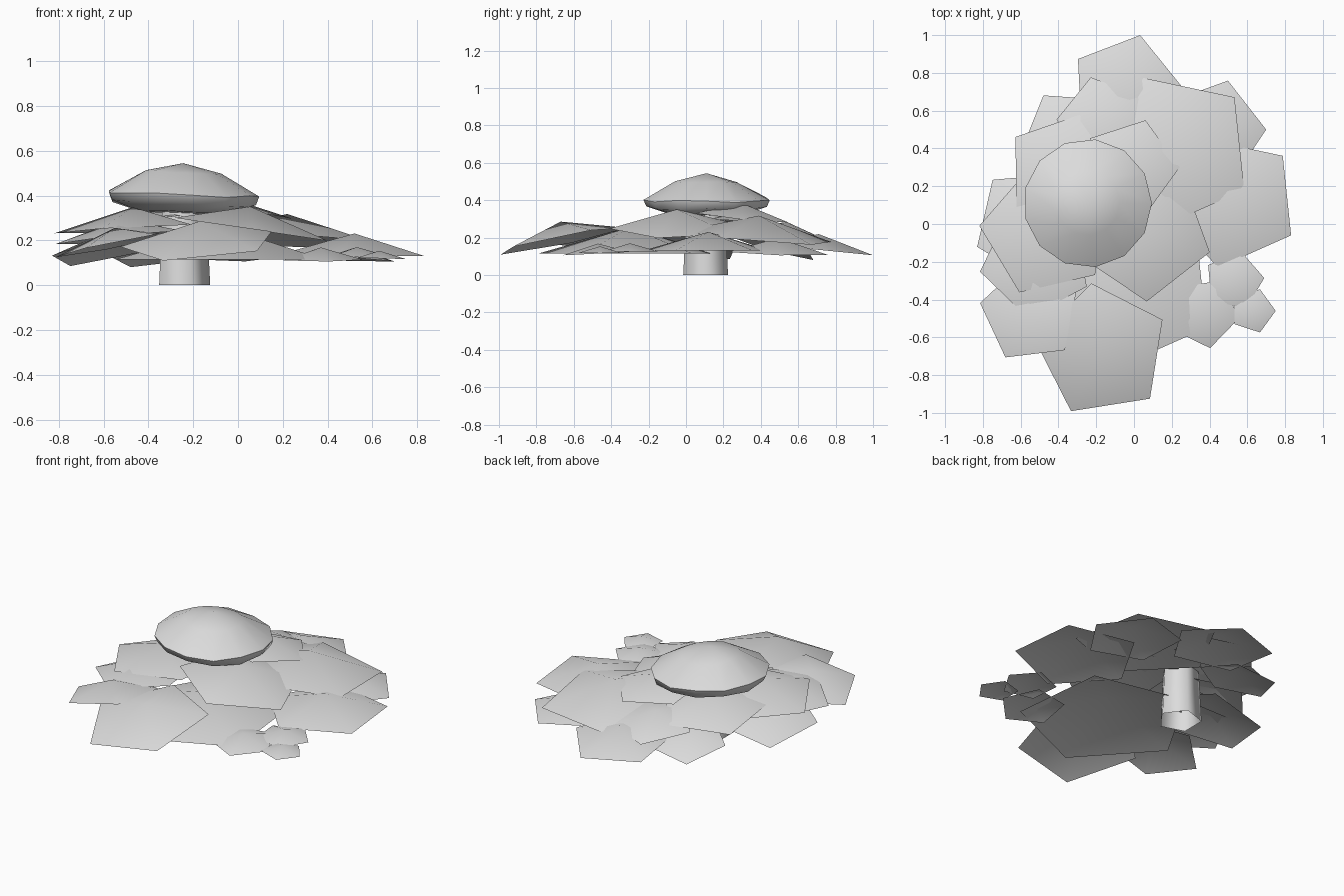
import bpy, bmesh, random
from math import sin, cos, tau, radians

cube = bpy.data.objects.get("Cube")
if cube:
    bpy.data.objects.remove(cube, do_unlink=True)

grey = bpy.data.materials.new("light_grey")
grey.use_nodes = True
colour = (0.72, 0.72, 0.72, 1)
grey.diffuse_color = colour
grey.node_tree.nodes["Principled BSDF"].inputs["Base Color"].default_value = colour


def finish(name, bm, crease):
    """Turn a bmesh into a smooth-shaded grey object."""
    mesh = bpy.data.meshes.new(name)
    bm.to_mesh(mesh)
    bm.free()
    mesh.materials.append(grey)
    obj = bpy.data.objects.new(name, mesh)
    bpy.context.collection.objects.link(obj)
    bpy.ops.object.select_all(action="DESELECT")
    obj.select_set(True)
    bpy.context.view_layer.objects.active = obj
    bpy.ops.object.shade_smooth_by_angle(angle=radians(crease))


def lathe(name, centre, profile, sides, jitter=0, tilt=0, crease=45):
    """Stack rings of (radius, height); a zero radius makes a pole."""
    random.seed(name)
    cx, cy = centre
    bm = bmesh.new()
    rings = []
    for radius, height in profile:
        ring = []
        for i in range(sides if radius else 1):
            a = tau * i / sides
            x = radius * cos(a)
            z = height + tilt * x + random.uniform(-jitter, jitter)
            ring.append(bm.verts.new((cx + x, cy + radius * sin(a), z)))
        rings.append(ring)
    for low, high in zip(rings, rings[1:]):
        for i in range(sides):
            j = (i + 1) % sides
            corners = [low[i % len(low)], low[j % len(low)],
                       high[j % len(high)], high[i % len(high)]]
            bm.faces.new(list(dict.fromkeys(corners)))
    finish(name, bm, crease)


def leaf(name, cx, cy, radius, angle, height, slope_x, slope_y):
    """Five-sided sheet: a tilted rim rising to a peak in the middle."""
    bm = bmesh.new()
    middle = bm.verts.new((cx, cy, height + 0.28 * radius))
    rim = []
    for i in range(5):
        a = radians(angle) + tau * i / 5
        x, y = radius * cos(a), radius * sin(a)
        rim.append(bm.verts.new((cx + x, cy + y, height + slope_x * x + slope_y * y)))
    for i in range(5):
        bm.faces.new((middle, rim[i], rim[(i + 1) % 5]))
    finish(name, bm, 60)


# Stem, open at the foot, and cap
lathe("stem", (-0.25, 0.105), [(0.126, 0), (0.108, 0.35)], 5, crease=80)
lathe("cap", (-0.245, 0.11),
      [(0, 0.32), (0.2, 0.327), (0.325, 0.365), (0.34, 0.405), (0.17, 0.5), (0, 0.545)],
      13, jitter=0.007, tilt=-0.04, crease=60)

# Leaves: centre x, y, radius, corner angle, rim height, slopes
leaves = [
    ("large_low_leaf", -.05, -.3, .5, 258, .115, 0, 0),
    ("front_leaf", -.17, -.67, .36, 243, .185, .07, .2),
    ("front_right_leaf", -.55, -.47, .27, 169, .18, .2, -.05),
    ("right_upper_leaf", -.47, -.04, .35, 175, .25, .05, -.03),
    ("right_middle_leaf", -.52, -.2, .3, 190, .21, .1, -.05),
    ("right_lower_leaf", -.545, 0, .31, 131, .17, .21, -.18),
    ("back_right_upper_leaf", -.37, .28, .315, 73, .265, .08, -.12),
    ("back_right_lower_leaf", -.36, .49, .225, 122, .14, .1, -.25),
    ("back_middle_leaf", -.165, .54, .245, 105, .215, 0, -.17),
    ("back_tip_leaf", -.045, .71, .3, 75, .135, 0, -.1),
    ("crown_leaf", -.02, .3, .262, 72, .31, -.05, -.1),
    ("back_left_upper_leaf", .22, .39, .42, 42, .2, -.05, -.08),
    ("back_left_lower_leaf", .42, .49, .28, 2, .12, -.05, -.03),
    ("front_left_upper_leaf", .055, -.05, .36, -16, .25, -.15, 0),
    ("left_leaf", .52, .12, .36, 42, .13, 0, 0),
    ("small_front_leaf", .37, -.47, .19, -80, .115, 0, .05),
    ("small_outer_leaf", .63, -.46, .12, 0, .12, -.03, 0),
    ("small_inner_leaf", .53, -.3, .16, 5, .125, 0, 0),
]
for spec in leaves:
    leaf(*spec)
